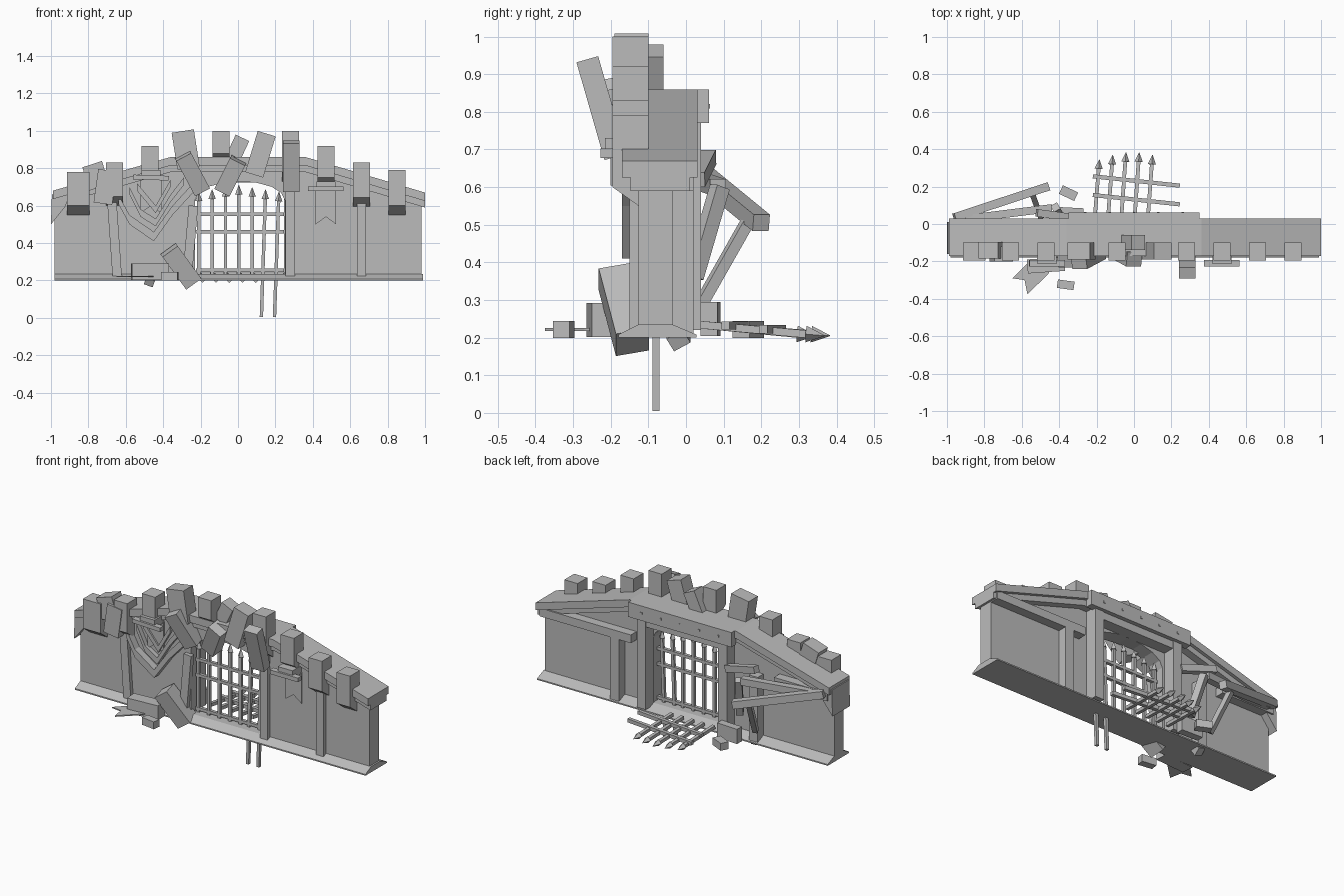
import bpy, bmesh, math
from mathutils import Vector, Matrix

cube = bpy.data.objects.get("Cube")
if cube:
    bpy.data.objects.remove(cube, do_unlink=True)

stone = bpy.data.materials.new("stone_grey")
stone.use_nodes = True
GREY = (0.5, 0.5, 0.5, 1)
stone.diffuse_color = GREY
stone.node_tree.nodes["Principled BSDF"].inputs["Base Color"].default_value = GREY


def finish(name, bm):
    bmesh.ops.recalc_face_normals(bm, faces=bm.faces)
    mesh = bpy.data.meshes.new(name)
    bm.to_mesh(mesh)
    bm.free()
    mesh.materials.append(stone)
    obj = bpy.data.objects.new(name, mesh)
    bpy.context.collection.objects.link(obj)
    return obj


def prism(name, pts, a, b, axis="y"):
    """Extrude an outline from a to b: (x,z) along y, (y,z) along x, (x,y) along z."""
    place = {"y": lambda p, t: (p[0], t, p[1]),
             "x": lambda p, t: (t, p[0], p[1]),
             "z": lambda p, t: (p[0], p[1], t)}[axis]
    bm = bmesh.new()
    face = bm.faces.new([bm.verts.new(place(p, a)) for p in pts])
    new = bmesh.ops.extrude_face_region(bm, geom=[face])["geom"]
    shift = Vector(place((0, 0), b - a))
    bmesh.ops.translate(bm, vec=shift, verts=[v for v in new if isinstance(v, bmesh.types.BMVert)])
    return finish(name, bm)


def box(name, centre, size, rot=(0, 0, 0)):
    bm = bmesh.new()
    bmesh.ops.create_cube(bm, size=1)
    bmesh.ops.scale(bm, vec=size, verts=bm.verts)
    obj = finish(name, bm)
    obj.location = centre
    obj.rotation_euler = [math.radians(r) for r in rot]
    return obj


def beam(name, a, b, w, tip=0):
    """Square bar from a to b, with an optional spear point at b."""
    a, b = Vector(a), Vector(b)
    d = b - a
    bm = bmesh.new()
    bmesh.ops.create_cube(bm, size=1)
    bmesh.ops.scale(bm, vec=(w, w, d.length - tip), verts=bm.verts)
    bmesh.ops.translate(bm, vec=(0, 0, (d.length - tip) / 2), verts=bm.verts)
    if tip:
        bmesh.ops.create_cone(bm, cap_ends=True, segments=4, radius1=w * 1.1, radius2=0.001, depth=tip,
                              matrix=Matrix.Translation((0, 0, d.length - tip / 2)))
    obj = finish(name, bm)
    obj.matrix_world = Matrix.Translation(a) @ d.to_track_quat("Z", "Y").to_matrix().to_4x4()
    return obj


def merlon(name, x, top, bottom, width=0.09):
    pts = [(-0.10, top), (-0.195, top), (-0.195, bottom + 0.05), (-0.126, bottom), (-0.10, bottom)]
    return prism(name, pts, x - width / 2, x + width / 2, "x")


def strip(name, path, thick, y0, y1):
    """Band that follows a path in the front plane and hangs below it."""
    return prism(name, path + [(x, z - thick) for x, z in reversed(path)], y0, y1)


# Wall with arched gateway
skyline = [(-0.98, 0.67), (-0.36, 0.85), (0.36, 0.85), (0.98, 0.67)]
arch = [(0.01 + 0.24 * math.cos(t * math.pi / 8), 0.63 + 0.1 * math.sin(t * math.pi / 8)) for t in range(9)]
prism("wall", [(-0.98, 0.2)] + skyline + [(0.98, 0.2), (0.25, 0.2)] + arch + [(-0.23, 0.2)], -0.126, -0.036)
prism("base_skirt", [(-0.18, 0.2), (-0.18, 0.208), (-0.126, 0.235), (-0.036, 0.235), (0.028, 0.208), (0.028, 0.2)],
      -0.98, 0.99, "x")

# Sloping walkway with a tapered underside
walk = [(-0.99, 0.68), (-0.36, 0.86), (0.36, 0.86), (1.0, 0.67)]
strip("walkway", walk, 0.045, -0.17, 0.03)
strip("walkway_moulding", [(x, z - 0.04) for x, z in walk], 0.04, -0.147, 0.01)
prism("crumbled_end", [(-1.0, 0.5), (-0.995, 0.66), (-0.90, 0.69), (-0.92, 0.6)], -0.16, 0.01)

# Back of the wall: rail, buttresses, gate posts and lintel
box("back_rail", (0.67, -0.008, 0.615), (0.62, 0.056, 0.05))
box("back_rail_broken", (-0.79, -0.008, 0.615), (0.36, 0.056, 0.05))
for side in (-1, 1):
    box("back_buttress", (0.47 * side, -0.008, 0.41), (0.06, 0.056, 0.4))
    box("gate_post", (0.275 * side, 0.0, 0.5), (0.06, 0.08, 0.56))
box("gate_lintel", (0, 0.038, 0.815), (0.7, 0.045, 0.09))
box("gate_lintel_lower", (0, 0.0, 0.75), (0.6, 0.07, 0.05))
for i in range(5):
    box("lintel_bolt", (-0.26 + 0.13 * i, 0.061, 0.815), (0.012, 0.006, 0.012))

# Front pilasters
for x, top, lean in ((0.28, 0.75, 0), (0.66, 0.63, 0), (-0.66, 0.62, -4), (-0.255, 0.6, 5)):
    box("pilaster", (x, -0.135, (0.22 + top) / 2), (0.05, 0.03, top - 0.22), (0, lean, 0))

# Sound and shifted merlons
for x, top, bottom in ((0.28, 1.0, 0.73), (0.47, 0.92, 0.7), (0.66, 0.83, 0.595), (0.85, 0.79, 0.55),
                       (-0.47, 0.92, 0.74), (-0.66, 0.83, 0.6), (-0.09, 1.0, 0.83)):
    merlon("merlon", x, top, bottom)
merlon("end_merlon", -0.855, 0.78, 0.55, 0.12)
box("loose_merlon", (-0.76, -0.14, 0.76), (0.11, 0.09, 0.13), (0, -18, 0))
box("loose_merlon", (-0.71, -0.16, 0.7), (0.1, 0.08, 0.18), (0, 8, 0))
box("leaning_merlon", (0.12, -0.145, 0.875), (0.1, 0.09, 0.23), (0, 17, 0))
box("leaning_merlon", (-0.28, -0.145, 0.9), (0.12, 0.09, 0.2), (0, -9, 0))
box("forward_merlon", (0.285, -0.225, 0.81), (0.09, 0.06, 0.27), (16, 0, 0))
box("falling_block", (-0.245, -0.17, 0.775), (0.09, 0.09, 0.22), (14, -28, 0))
box("falling_block", (-0.04, -0.165, 0.76), (0.09, 0.08, 0.19), (14, 27, 0))
box("falling_block", (-0.01, -0.1, 0.89), (0.08, 0.08, 0.16), (0, 25, 0))

# Dented front mouldings
strip("dent_outer", [(-0.64, 0.66), (-0.58, 0.55), (-0.45, 0.46), (-0.35, 0.6), (-0.24, 0.72)], 0.05, -0.17, -0.12)
strip("dent_middle", [(-0.58, 0.7), (-0.52, 0.58), (-0.44, 0.53), (-0.36, 0.66), (-0.29, 0.75)], 0.04, -0.155, -0.12)
strip("dent_inner", [(-0.54, 0.72), (-0.44, 0.6), (-0.36, 0.74)], 0.04, -0.145, -0.12)

# Hanging banners on rods
for x, z, lean in ((0.47, 0.69, 0), (-0.465, 0.75, 2)):
    box("banner_rod", (x, -0.21, z), (0.19, 0.035, 0.025), (0, lean, 0))
    box("banner_bracket", (x, -0.165, z + 0.015), (0.1, 0.1, 0.05))
    prism("banner", [(x - 0.055, z), (x + 0.055, z), (x + 0.055, z - 0.19), (x, z - 0.15), (x - 0.055, z - 0.19)],
          -0.135, -0.128)

# Standing portcullis, two bars bent down below the sill
for i in range(7):
    x = -0.21 + 0.0715 * i
    foot = (x, -0.08, 0.235) if i < 5 else (0.125 + 0.07 * (i - 5), -0.08, 0.005)
    beam("portcullis_bar", foot, (x, -0.08, 0.71 - 0.012 * abs(i - 3)), 0.018, 0.05)
for z in (0.255, 0.46, 0.555):
    box("portcullis_rail", (0.01, -0.08, z), (0.47, 0.02, 0.018))

# Fallen portcullis behind the gate
for i in range(5):
    x = -0.21 + 0.071 * i
    beam("fallen_bar", (x, 0.03, 0.235), (x + 0.025, 0.345 + 0.04 * math.sin(i * math.pi / 5), 0.205), 0.02, 0.05)
for y, z in ((0.255, 0.222), (0.155, 0.232)):
    beam("fallen_rail", (-0.22, y, z), (0.245, y - 0.05, z), 0.022)

# Broken timbers leaning on the back
beam("timber_long", (-0.96, 0.035, 0.64), (-0.46, 0.2, 0.505), 0.045)
beam("timber_short", (-0.92, 0.025, 0.62), (-0.44, 0.085, 0.6), 0.042)
beam("timber_prop", (-0.5, 0.04, 0.29), (-0.545, 0.165, 0.51), 0.03)
beam("timber_prop", (-0.38, 0.02, 0.36), (-0.42, 0.09, 0.6), 0.04)
beam("timber_splinter", (-0.3, 0.03, 0.62), (-0.52, 0.06, 0.68), 0.04)

# Fallen stones
for centre, size, rot in (((-0.35, 0.165, 0.222), (0.09, 0.05, 0.045), (0, 0, -25)),
                          ((-0.34, 0.065, 0.25), (0.14, 0.045, 0.09), (0, 0, -3)),
                          ((-0.365, -0.325, 0.222), (0.09, 0.045, 0.045), (0, 0, -8)),
                          ((-0.47, -0.22, 0.247), (0.2, 0.075, 0.09), (0, 0, 4)),
                          ((-0.305, -0.165, 0.275), (0.1, 0.09, 0.22), (12, -36, 0)),
                          ((-0.47, -0.02, 0.2), (0.05, 0.05, 0.04), (30, 20, 0))):
    box("fallen_stone", centre, size, rot)

# Fallen banner on the ground
prism("fallen_banner", [(-0.42, -0.2), (-0.55, -0.19), (-0.65, -0.29), (-0.585, -0.3), (-0.57, -0.375), (-0.46, -0.27)],
      0.218, 0.225, "z")
